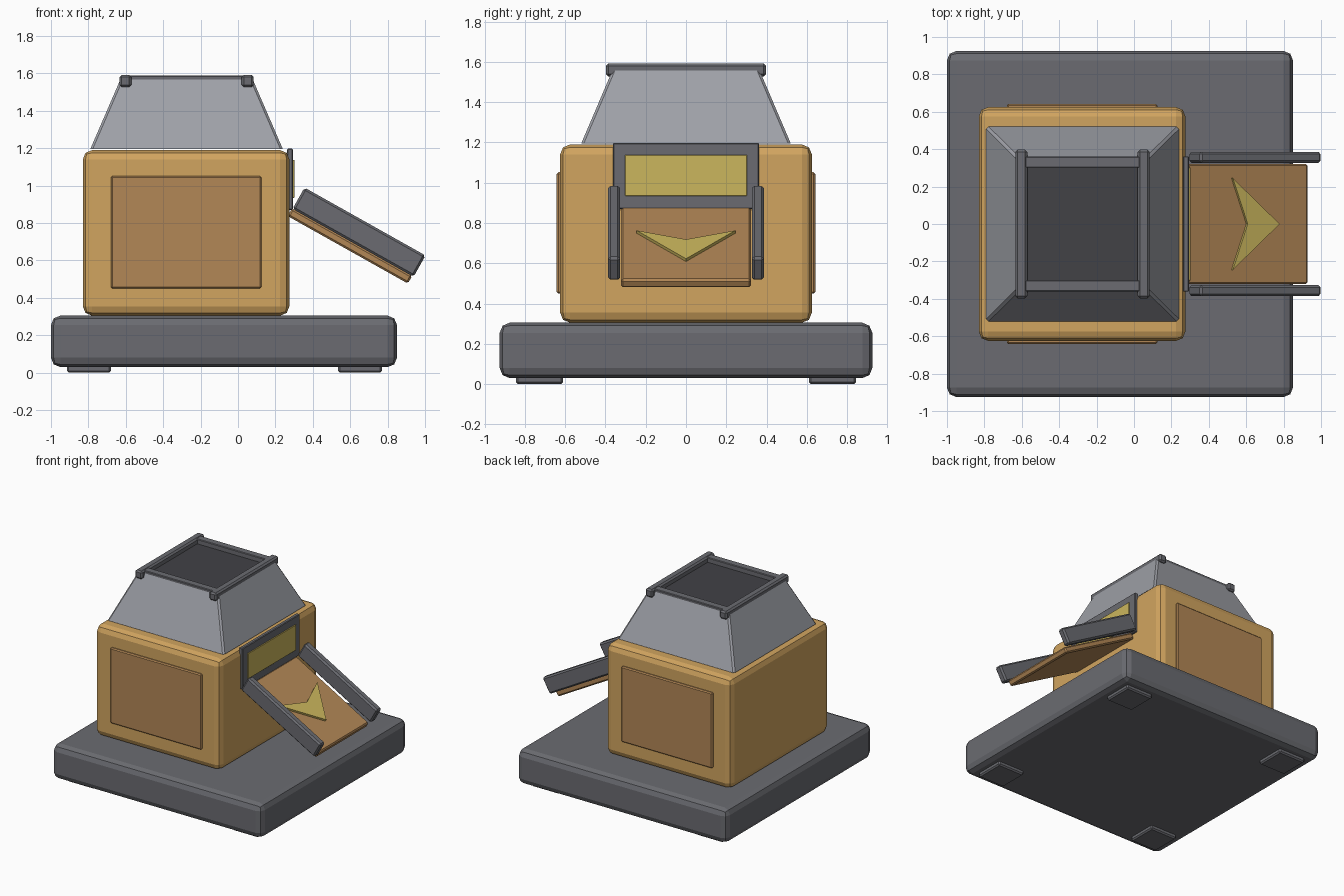
import bpy, bmesh, math
from mathutils import Matrix, Vector

cube = bpy.data.objects.get("Cube")
if cube:
    bpy.data.objects.remove(cube, do_unlink=True)


def material(name, r, g, b):
    m = bpy.data.materials.new(name)
    m.diffuse_color = (r, g, b, 1)
    m.use_nodes = True
    m.node_tree.nodes["Principled BSDF"].inputs["Base Color"].default_value = (r, g, b, 1)
    return m


GREY = material("dark grey", 0.145, 0.148, 0.165)
STEEL = material("light steel", 0.345, 0.355, 0.39)
AMBER = material("amber", 0.64, 0.375, 0.115)
BROWN = material("brown", 0.45, 0.245, 0.093)
YELLOW = material("yellow", 0.60, 0.47, 0.11)
BLACK = material("hopper opening", 0.054, 0.054, 0.061)


def finish(name, bm, *mats, matrix=Matrix()):
    bmesh.ops.recalc_face_normals(bm, faces=bm.faces)
    mesh = bpy.data.meshes.new(name)
    bm.to_mesh(mesh)
    bm.free()
    for m in mats:
        mesh.materials.append(m)
    obj = bpy.data.objects.new(name, mesh)
    obj.matrix_world = matrix
    bpy.context.collection.objects.link(obj)
    return obj


def box(name, x, y, z, mat, bevel=0.008, segments=1, matrix=Matrix()):
    """Bevelled box given by its (min, max) extent on each axis."""
    bm = bmesh.new()
    bmesh.ops.create_cube(bm, size=1)
    for v in bm.verts:
        v.co = Vector([sum(r) / 2 + c * (r[1] - r[0]) for c, r in zip(v.co, (x, y, z))])
    bmesh.ops.bevel(bm, geom=bm.edges[:], offset=bevel, segments=segments,
                    profile=0.5, affect='EDGES')
    return finish(name, bm, mat, matrix=matrix)


# Base slab with four feet
box("base", (-1, 0.85), (-0.925, 0.925), (0.03, 0.305), GREY, 0.05, 2)
for x, end in ((-0.915, "back"), (0.535, "ramp")):
    for y, side in ((-0.845, "right"), (0.61, "left")):
        box(f"foot_{end}_{side}", (x, x + 0.235), (y, y + 0.235), (0, 0.05), GREY, 0.01)

# Body with a raised panel on each side
box("body", (-0.83, 0.275), (-0.625, 0.625), (0.305, 1.19), AMBER, 0.05, 2)
for s, side in ((-1, "right"), (1, "left")):
    box(f"side_panel_{side}", (-0.68, 0.125), sorted((s * 0.60, s * 0.642)),
        (0.45, 1.052), BROWN)

# Tapered hopper with a sunken dark opening
bm = bmesh.new()
MID = -0.275
rings = [(0.515, 0.52, 1.195), (0.353, 0.36, 1.57), (0.297, 0.302, 1.57), (0.297, 0.302, 1.55)]
loops = [[bm.verts.new((MID + sx * hx, sy * hy, z))
          for sx, sy in ((-1, -1), (1, -1), (1, 1), (-1, 1))] for hx, hy, z in rings]
for low, high in zip(loops, loops[1:]):
    for i in range(4):
        j = (i + 1) % 4
        bm.faces.new((low[i], low[j], high[j], high[i]))
bm.faces.new(loops[0])
bm.faces.new(loops[-1]).material_index = 1
outer = [e for e in bm.edges if all(v in loops[0] + loops[1] for v in e.verts)
         and abs(e.verts[0].co.z - e.verts[1].co.z) > 0.1]
bmesh.ops.bevel(bm, geom=outer, offset=0.012, segments=1, affect='EDGES')
finish("hopper", bm, STEEL, BLACK)

# Rim bars around the opening
for s, side in ((-1, "back"), (1, "ramp")):
    c = MID + s * 0.327
    box(f"rim_bar_{side}", (c - 0.032, c + 0.032), (-0.397, 0.397), (1.527, 1.592), GREY, 0.012)
for s, side in ((-1, "right"), (1, "left")):
    c = s * 0.331
    box(f"rim_bar_{side}", (MID - 0.34, MID + 0.34), (c - 0.03, c + 0.03), (1.54, 1.588), GREY, 0.005)

# Outlet frame and its yellow plate
box("outlet_frame", (0.262, 0.293), (-0.362, 0.362), (0.87, 1.198), GREY, 0.005)
box("outlet_plate", (0.293, 0.302), (-0.302, 0.302), (0.935, 1.138), YELLOW, 0.002)

# Sloping ramp, built in its own frame: x runs down the slope, z is its normal
ramp = Matrix.Translation((0.615, 0, 0.694)) @ Matrix.Rotation(math.radians(29.3), 4, 'Y')
box("ramp_tray", (-0.375, 0.362), (-0.322, 0.322), (-0.046, 0.002), BROWN, 0.01, matrix=ramp)
for s, side in ((-1, "right"), (1, "left")):
    box(f"ramp_rail_{side}", (-0.371, 0.371), sorted((s * 0.327, s * 0.386)),
        (0, 0.131), GREY, 0.012, matrix=ramp)

# Raised arrow on the tray
bm = bmesh.new()
outline = [(0.178, 0), (-0.109, 0.245), (-0.018, 0), (-0.109, -0.245)]
low = [bm.verts.new((x, y, 0)) for x, y in outline]
high = [bm.verts.new((x, y, 0.018)) for x, y in outline]
for i in range(4):
    j = (i + 1) % 4
    bm.faces.new((low[i], low[j], high[j], high[i]))
for ring in (low, high):
    bm.faces.new((ring[0], ring[1], ring[2]))
    bm.faces.new((ring[0], ring[2], ring[3]))
finish("ramp_arrow", bm, YELLOW, matrix=ramp)
